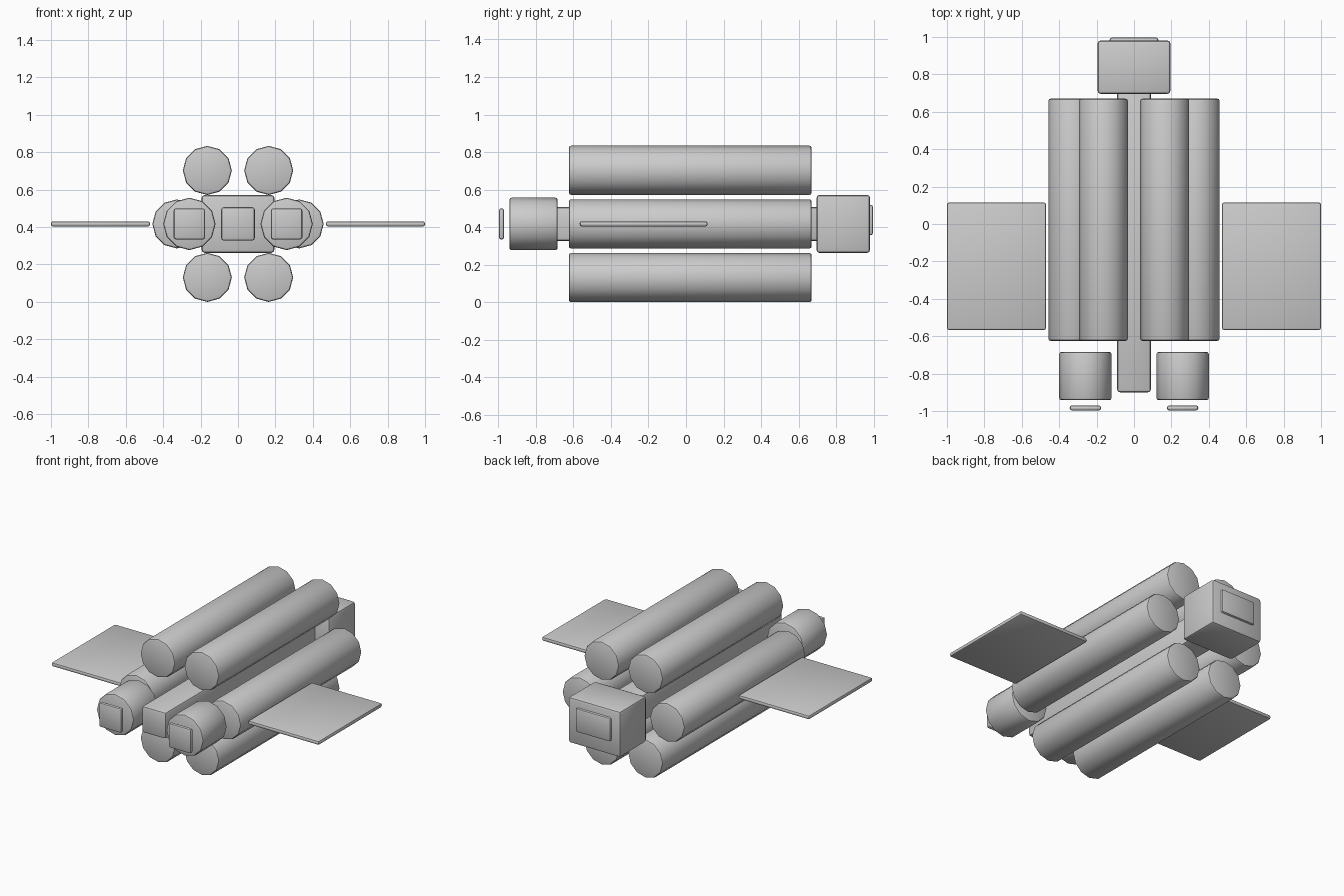
import bpy, math

if "Cube" in bpy.data.objects:
    bpy.data.objects.remove(bpy.data.objects["Cube"])

Z = 0.417  # height of the central axis


def finish(ob, name, bevel):
    ob.name = name
    bpy.ops.object.transform_apply(location=False, rotation=True, scale=True)
    mod = ob.modifiers.new("soft_edges", 'BEVEL')
    mod.width = bevel
    mod.segments = 2
    mod.limit_method = 'ANGLE'
    mod.angle_limit = math.radians(40)
    bpy.ops.object.modifier_apply(modifier=mod.name)
    bpy.ops.object.shade_smooth_by_angle(angle=math.radians(40))
    return ob


def box(name, x, y, z, bevel=0.015):
    """Box from (min, max) ranges on each axis."""
    r = (x, y, z)
    bpy.ops.mesh.primitive_cube_add(size=1, location=[(a + b) / 2 for a, b in r])
    ob = bpy.context.object
    ob.scale = [abs(b - a) for a, b in r]
    return finish(ob, name, bevel)


def drum(name, x, z, y0, y1, radius, bevel=0.012):
    """Twelve-sided cylinder lying along y."""
    bpy.ops.mesh.primitive_cylinder_add(
        vertices=12, radius=radius, depth=y1 - y0,
        location=(x, (y0 + y1) / 2, z), rotation=(math.pi / 2, 0, 0))
    return finish(bpy.context.object, name, bevel)


# central spine, tail block and its raised plate
box("spine", (-0.09, 0.09), (-0.90, 0.72), (Z - 0.09, Z + 0.09))
box("tail_block", (-0.195, 0.195), (0.695, 0.982), (Z - 0.155, Z + 0.155), 0.018)
box("tail_plate", (-0.13, 0.13), (0.96, 0.997), (0.357, 0.518), 0.012)

for side, s in (("left", -1), ("right", 1)):
    # three long tubes per side
    for level, x, z in (("upper", 0.164, Z + 0.286),
                        ("middle", 0.327, Z),
                        ("lower", 0.164, Z - 0.286)):
        drum(f"{level}_tube_{side}", s * x, z, -0.625, 0.67, 0.131)
    # front pods with floating square panels
    drum(f"front_pod_{side}", s * 0.26, Z, -0.942, -0.684, 0.14)
    box(f"pod_panel_{side}", (s * 0.26 - 0.084, s * 0.26 + 0.084),
        (-0.997, -0.97), (Z - 0.083, Z + 0.083), 0.012)
    # flat wing
    box(f"wing_{side}", tuple(sorted((s * 0.47, s * 1.0))),
        (-0.567, 0.115), (Z - 0.014, Z + 0.014), 0.012)
